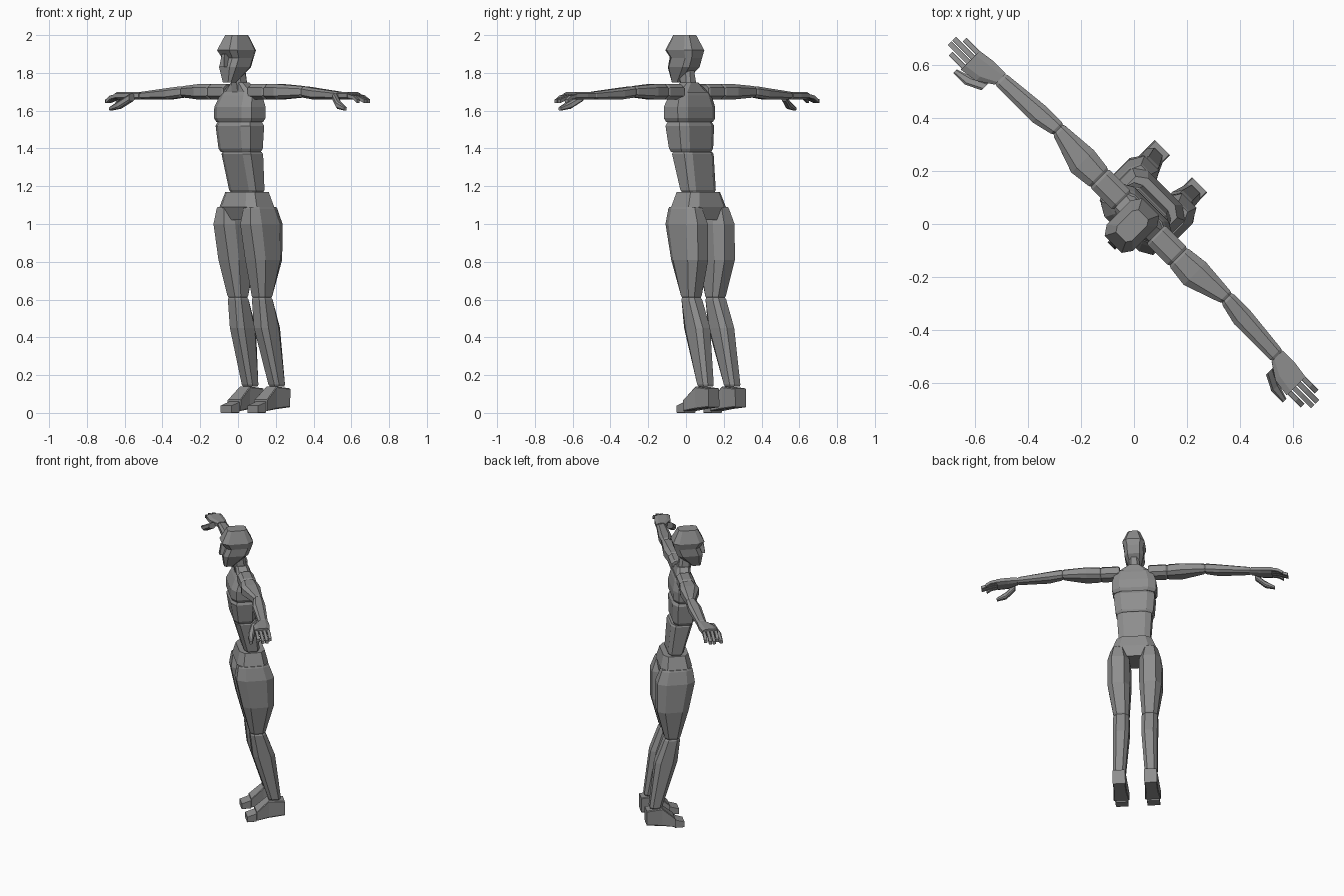
import bpy
import bmesh
from math import radians
from mathutils import Matrix, Vector

cube = bpy.data.objects.get("Cube")
if cube:
    bpy.data.objects.remove(cube, do_unlink=True)

# One clay grey for the whole figure
COLOR = (0.27, 0.27, 0.27, 1)
grey = bpy.data.materials.new("clay grey")
grey.use_nodes = True
grey.diffuse_color = COLOR
shader = grey.node_tree.nodes["Principled BSDF"]
shader.inputs["Base Color"].default_value = COLOR

# Parts are drawn facing -y, then leaned a little and turned to the final heading
HEADING = Matrix.Rotation(radians(-45), 3, 'Z')
X, Y, Z = Matrix.Identity(3)
ACROSS = {'x': (Y, Z), 'y': (X, Z), 'z': (X, Y)}


def place(point, side):
    lean = (point.z / 2 - 1) * 0.03
    return HEADING @ Vector((point.x * side + lean, point.y, point.z))


def bevelled_square(cut):
    """Outline of a square whose corners are cut off."""
    edge = 1 - cut
    corner = [(edge, -1), (1, -edge)]
    outline = []
    for turn in range(4):
        outline += corner
        corner = [(-b, a) for a, b in corner]
    return outline


BOX = bevelled_square(0.1)
BLOCK = bevelled_square(0.35)
LIMB = bevelled_square(0.45)


def add_lips(rings, lip):
    """Give both ends of a part a narrow bevelled edge."""
    for end, neighbour in ((0, 1), (-1, -2)):
        centre, a, b = rings[end]
        inward = (rings[neighbour][0] - centre).normalized() * lip
        rings[end] = (centre + inward, a, b)
        rim = (centre, a - lip / 2, b - lip / 2)
        rings.insert(0 if end == 0 else len(rings), rim)


def loft(name, axis, sections, outline=LIMB, side=1, lip=0):
    """Skin sections (x, y, z, half size, half size) along an axis."""
    rings = [(Vector(s[:3]), s[3], s[4]) for s in sections]
    if lip:
        add_lips(rings, lip)
    across, along = ACROSS[axis]
    bm = bmesh.new()
    loops = []
    for centre, half_a, half_b in rings:
        points = [centre + across * a * half_a + along * b * half_b
                  for a, b in outline]
        loops.append([bm.verts.new(place(p, side)) for p in points])
    for low, high in zip(loops, loops[1:]):
        for i in range(len(outline)):
            bm.faces.new((low[i - 1], low[i], high[i], high[i - 1]))
    bm.faces.new(loops[0])
    bm.faces.new(loops[-1])
    bmesh.ops.recalc_face_normals(bm, faces=bm.faces)
    mesh = bpy.data.meshes.new(name)
    bm.to_mesh(mesh)
    bm.free()
    mesh.materials.append(grey)
    bpy.context.collection.objects.link(bpy.data.objects.new(name, mesh))


# Head from chin to crown, with recessed eyes under the brow
chin = (0, -.06, 1.75, .03, .03)
cheeks = (0, -.02, 1.83, .06, .08)
eyes = (0, 0, 1.88, .06, .08)
brow = (0, -.01, 1.92, .07, .1)
crown = (0, -.01, 2, .04, .06)
loft("head", 'z', [chin, cheeks, eyes, brow, crown], BLOCK)
nose_tip = (0, -.1, 1.83, .02, .02)
nose_bridge = (0, -.09, 1.9, .01, .02)
loft("nose", 'z', [nose_tip, nose_bridge], BOX)

# Neck and sloping collar
loft("neck", 'z', [(0, .02, 1.7, .04, .04), (0, 0, 1.82, .03, .04)])
loft("collar", 'z', [(0, .03, 1.68, .13, .05), (0, .02, 1.75, .04, .04)], BLOCK)

# Torso in three stacked blocks
chest_base = (0, .02, 1.54, .14, .08)
chest_middle = (0, .02, 1.62, .14, .08)
chest_top = (0, .03, 1.7, .12, .06)
loft("chest", 'z', [chest_base, chest_middle, chest_top], BLOCK, lip=.02)
ribs_base = (0, .03, 1.38, .12, .07)
ribs_top = (0, .02, 1.54, .13, .08)
loft("ribs", 'z', [ribs_base, ribs_top], BLOCK, lip=.02)
waist_base = (0, .08, 1.17, .1, .05)
waist_top = (0, .04, 1.38, .11, .07)
loft("waist", 'z', [waist_base, waist_top], BLOCK, lip=.01)

# Pelvis tapering into the crotch
crotch = (0, .09, 1.02, .07, .08)
hips = (0, .08, 1.09, .14, .1)
belt = (0, .08, 1.17, .11, .08)
loft("pelvis", 'z', [crotch, hips, belt], BLOCK)

# Joints shared by neighbouring limb parts
knee = (.09, .11, .61, .05, .05)
ankle = (.1, .22, .14, .04, .04)
armpit = (.21, .03, 1.7, .05, .04)
elbow = (.45, .05, 1.7, .03, .03)
wrist = (.74, .03, 1.68, .03, .02)

for label, side in (("left", 1), ("right", -1)):
    # Leg
    hip = (.1, .08, 1.09, .05, .1)
    seat = (.1, .09, 1, .07, .12)
    mid_thigh = (.1, .11, .81, .07, .1)
    loft(label + "_thigh", 'z', [hip, seat, mid_thigh, knee], LIMB, side, .01)
    calf = (.09, .15, .45, .05, .07)
    loft(label + "_shin", 'z', [knee, calf, ankle], LIMB, side, .01)

    # Foot with separate toe cap
    heel = (.1, .28, .08, .04, .05)
    instep = (.1, .18, .08, .04, .06)
    ball = (.1, .1, .04, .05, .03)
    loft(label + "_foot", 'y', [heel, instep, ball], BOX, side)
    toe_root = (.1, .1, .03, .04, .03)
    toe_tip = (.1, .04, .02, .04, .02)
    loft(label + "_toes", 'y', [toe_root, toe_tip], BOX, side)

    # Arm
    collarbone = (.09, .03, 1.7, .05, .04)
    loft(label + "_shoulder", 'x', [collarbone, armpit], LIMB, side, .01)
    biceps = (.3, .03, 1.7, .06, .04)
    loft(label + "_upper_arm", 'x', [armpit, biceps, elbow], LIMB, side, .01)
    forearm = (.54, .04, 1.69, .04, .03)
    loft(label + "_forearm", 'x', [elbow, forearm, wrist], LIMB, side, .01)

    # Hand
    palm = (.8, .01, 1.68, .05, .02)
    knuckles = (.87, 0, 1.68, .05, .02)
    loft(label + "_palm", 'x', [wrist, palm, knuckles], LIMB, side)
    thumb_root = (.76, -.03, 1.67, .02, .02)
    thumb_joint = (.82, -.06, 1.63, .02, .02)
    thumb_tip = (.88, -.07, 1.61, .01, .01)
    loft(label + "_thumb", 'x', [thumb_root, thumb_joint, thumb_tip], LIMB, side)
    for i, finger in enumerate(("index", "middle", "ring", "little")):
        y = (i - 1.4) * .025
        tip = .94 if finger in ("index", "little") else .97
        sections = [(x, y, z, .01, .01)
                    for x, z in ((.86, 1.68), (.91, 1.67), (tip, 1.65))]
        loft(label + "_" + finger + "_finger", 'x', sections, BOX, side)
